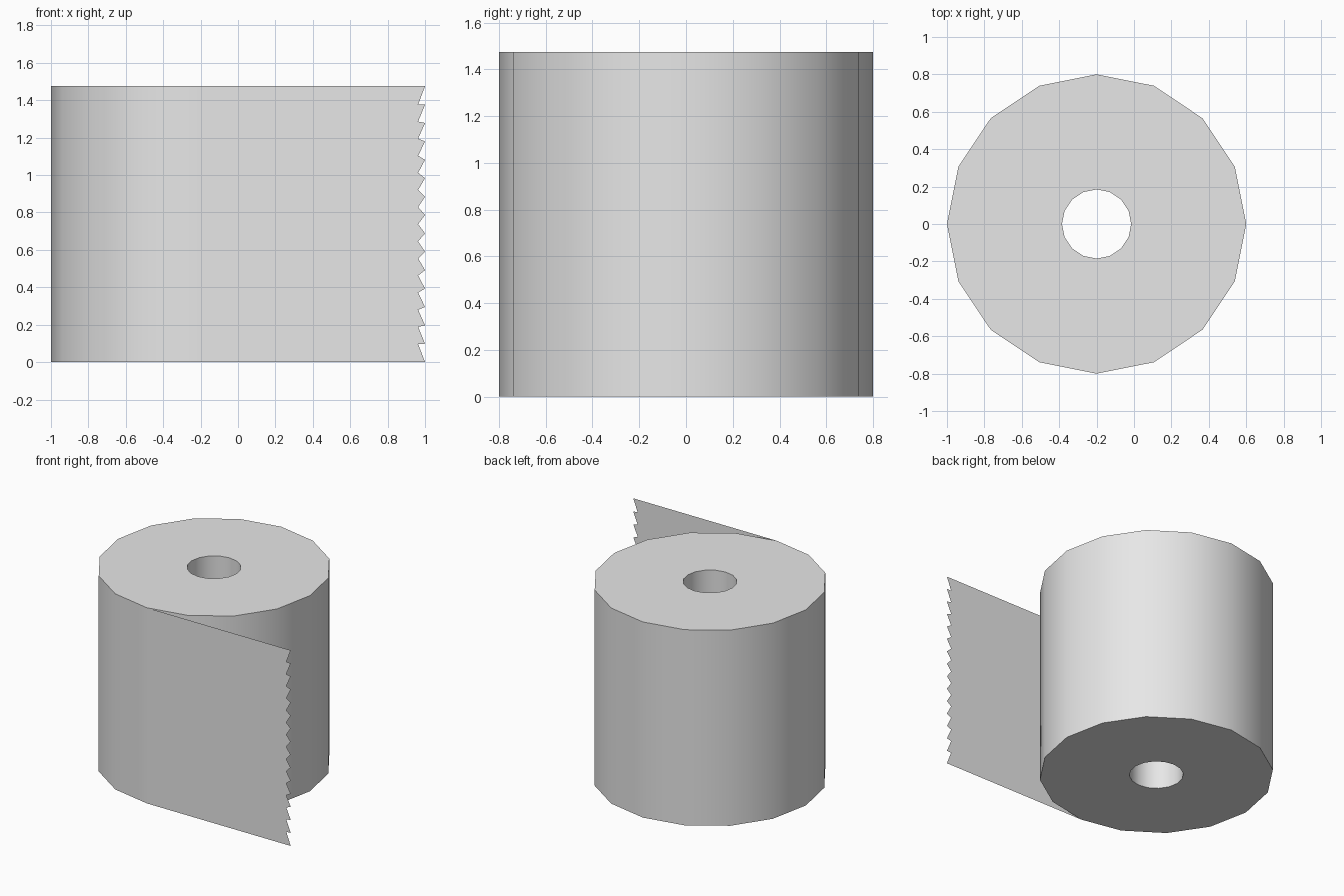
import bpy, math

if "Cube" in bpy.data.objects:
    bpy.data.objects.remove(bpy.data.objects["Cube"])

SIDES, HEIGHT = 16, 1.475
R_OUT, R_IN, CX = 0.8, 0.185, -0.2

paper = bpy.data.materials.new("paper_white")
paper.diffuse_color = (0.8, 0.8, 0.8, 1)
paper.use_nodes = True
paper.node_tree.nodes["Principled BSDF"].inputs["Base Color"].default_value = paper.diffuse_color


def make_object(name, verts, faces):
    mesh = bpy.data.meshes.new(name)
    mesh.from_pydata(verts, [], faces)
    mesh.materials.append(paper)
    obj = bpy.data.objects.new(name, mesh)
    bpy.context.collection.objects.link(obj)
    return obj


# paper roll: a rectangular profile revolved around the core hole
profile = [(R_OUT, 0), (R_OUT, HEIGHT), (R_IN, HEIGHT), (R_IN, 0)]
verts, faces = [], []
for i in range(SIDES):
    a = 2 * math.pi * i / SIDES
    verts += [(CX + r * math.cos(a), r * math.sin(a), z) for r, z in profile]
    n = (i + 1) % SIDES
    for k in range(4):
        m = (k + 1) % 4
        faces.append((i * 4 + k, n * 4 + k, n * 4 + m, i * 4 + m))
roll = make_object("paper_roll", verts, faces)

# loose sheet leaving the roll at the front, with a torn zigzag edge
TEETH, TIP_X, NOTCH_X = 15, 1.0, 0.963
step = HEIGHT / TEETH
notch_low = 0.097
notch_step = (HEIGHT - 2 * notch_low) / (TEETH - 1)
outline = [(CX, -R_OUT, 0)]
for i in range(TEETH):
    outline.append((TIP_X, -R_OUT, i * step))
    outline.append((NOTCH_X, -R_OUT, notch_low + i * notch_step))
outline += [(TIP_X, -R_OUT, HEIGHT), (CX, -R_OUT, HEIGHT)]
sheet = make_object("loose_sheet", outline, [tuple(range(len(outline)))])

# smooth sides, sharp rims
bpy.ops.object.select_all(action='DESELECT')
roll.select_set(True)
bpy.context.view_layer.objects.active = roll
bpy.ops.object.shade_smooth_by_angle(angle=math.radians(35))
